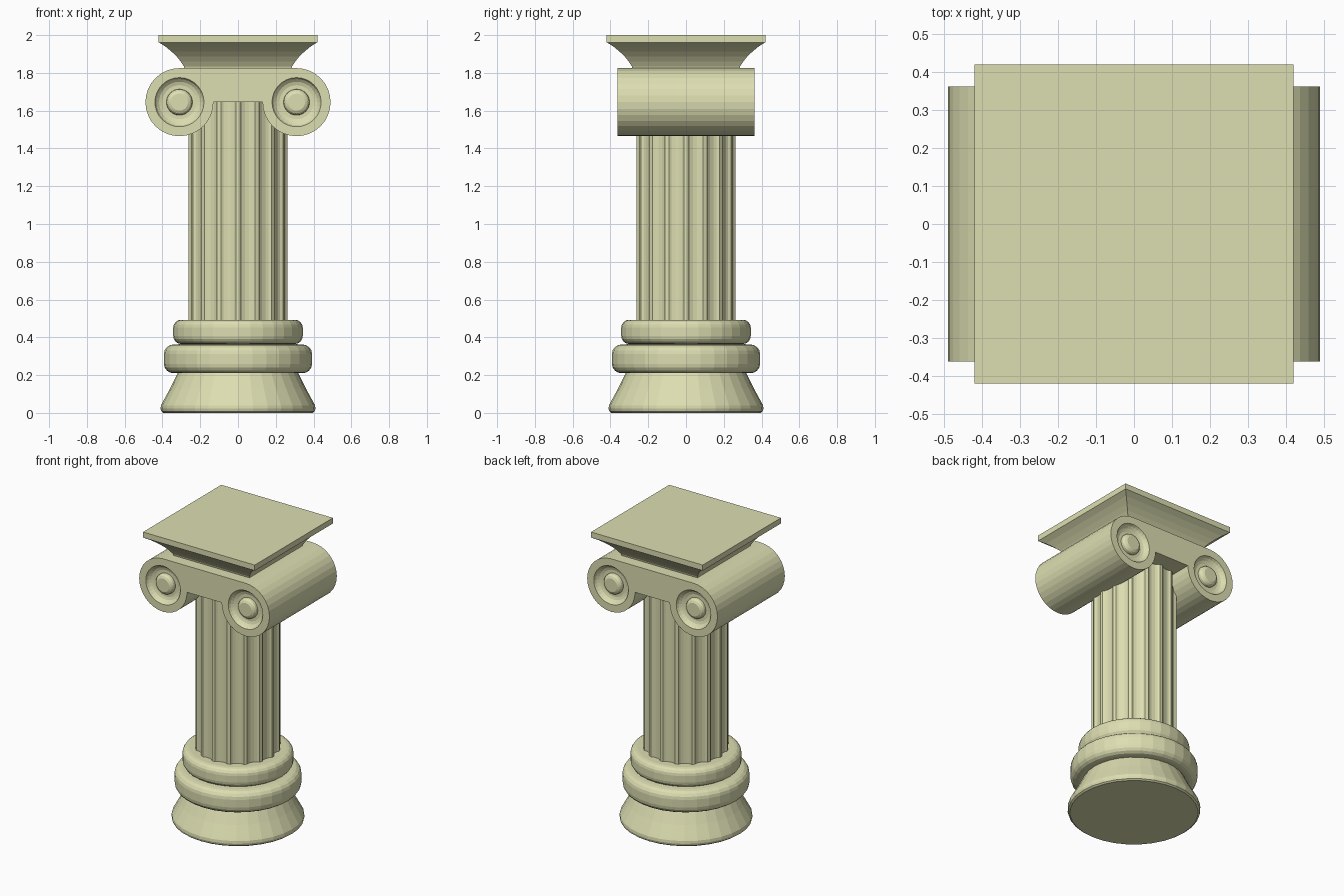
import bpy, bmesh
from math import cos, sin, pi, radians

if "Cube" in bpy.data.objects:
    bpy.data.objects.remove(bpy.data.objects["Cube"])

stone = bpy.data.materials.new("pale_stone")
stone.diffuse_color = (0.72, 0.73, 0.44, 1)
stone.use_nodes = True
stone.node_tree.nodes["Principled BSDF"].inputs["Base Color"].default_value = stone.diffuse_color


def finish(bm, name):
    bmesh.ops.remove_doubles(bm, verts=bm.verts[:], dist=1e-5)
    bmesh.ops.recalc_face_normals(bm, faces=bm.faces[:])
    me = bpy.data.meshes.new(name)
    bm.to_mesh(me)
    bm.free()
    me.materials.append(stone)
    ob = bpy.data.objects.new(name, me)
    bpy.context.collection.objects.link(ob)
    return ob


def loft(name, rings, closed=False):
    """Skin equal-length rings; cap the ends, or join last to first."""
    bm = bmesh.new()
    vs = [[bm.verts.new(p) for p in ring] for ring in rings]
    n = len(vs[0])
    pairs = list(zip(vs, vs[1:]))
    if closed:
        pairs.append((vs[-1], vs[0]))
    else:
        bm.faces.new(vs[0])
        bm.faces.new(vs[-1])
    for a, b in pairs:
        for i in range(n):
            j = (i + 1) % n
            bm.faces.new((a[i], a[j], b[j], b[i]))
    return finish(bm, name)


def circle(r, z, n=32):
    return [(r * cos(2 * pi * i / n), r * sin(2 * pi * i / n), z) for i in range(n)]


def cushion(r, z0, z1, c):
    """Side profile of a ring with rounded corners."""
    pts = []
    for zc, start in ((z0 + c, -90), (z1 - c, 0)):
        for k in range(5):
            a = radians(start + 22.5 * k)
            pts.append((r - c + c * cos(a), zc + c * sin(a)))
    return pts


# Round base: flared foot and two cushions
profile = [(0.395, 0), (0.406, 0.008), (0.41, 0.022), (0.408, 0.04), (0.40, 0.055),
           (0.36, 0.128), (0.319, 0.21)]
profile += cushion(0.392, 0.21, 0.362, 0.05) + [(0.318, 0.363)]
profile += cushion(0.343, 0.365, 0.493, 0.042)
loft("base", [circle(r, z) for r, z in profile])

# Fluted shaft: 16 shallow hollows between narrow ridges
def flutes(z, count=16, r=0.263, depth=0.018):
    ring = []
    step = 2 * pi / count
    for i in range(count):
        for f, d in ((-0.1, 0), (0.1, 0), (0.22, 0.65), (0.38, 0.95), (0.62, 0.95), (0.78, 0.65)):
            a = (i + f) * step
            ring.append(((r - depth * d) * cos(a), (r - depth * d) * sin(a), z))
    return ring

loft("shaft", [flutes(0.485), flutes(1.66)])

# Scroll capital: one outline extruded from front to back
CX, CZ, R, HALF = 0.31, 1.645, 0.18, 0.362
right = [(CX + R * cos(radians(a)), CZ + R * sin(radians(a)))
         for a in [90 - 11.25 * k for k in range(25)]]
outline = right + [(-x, z) for x, z in reversed(right)]
capital = loft("scroll_capital", [[(x, y, z) for x, z in outline] for y in (-HALF, HALF)])

# Hollow ring around each scroll eye, both ends
groove = [(0.13, -0.03), (0.13, 0), (0.122, 0.016), (0.108, 0.028), (0.09, 0.034),
          (0.069, 0.034), (0.067, 0.018), (0.059, 0.007), (0.045, 0), (0.045, -0.03)]
for sx in (-1, 1):
    for sy in (-1, 1):
        rings = [[(sx * CX + x, sy * (HALF - d), CZ + z) for x, z, _ in circle(r, 0)]
                 for r, d in groove]
        cutter = loft("groove_cutter", rings, closed=True)
        cutter.hide_render = True
        mod = capital.modifiers.new("groove", 'BOOLEAN')
        mod.operation = 'DIFFERENCE'
        mod.solver = 'EXACT'
        mod.object = cutter
        bpy.context.view_layer.objects.active = capital
        bpy.ops.object.modifier_apply(modifier=mod.name)
        bpy.data.objects.remove(cutter)

# Square top slab with a hollow-curved underside
steps = [(0.283, 1.82), (0.287, 1.835), (0.303, 1.86), (0.325, 1.887), (0.352, 1.913),
         (0.385, 1.94), (0.42, 1.962), (0.42, 2.0)]
loft("top_slab", [[(-w, -w, z), (w, -w, z), (w, w, z), (-w, w, z)] for w, z in steps])
